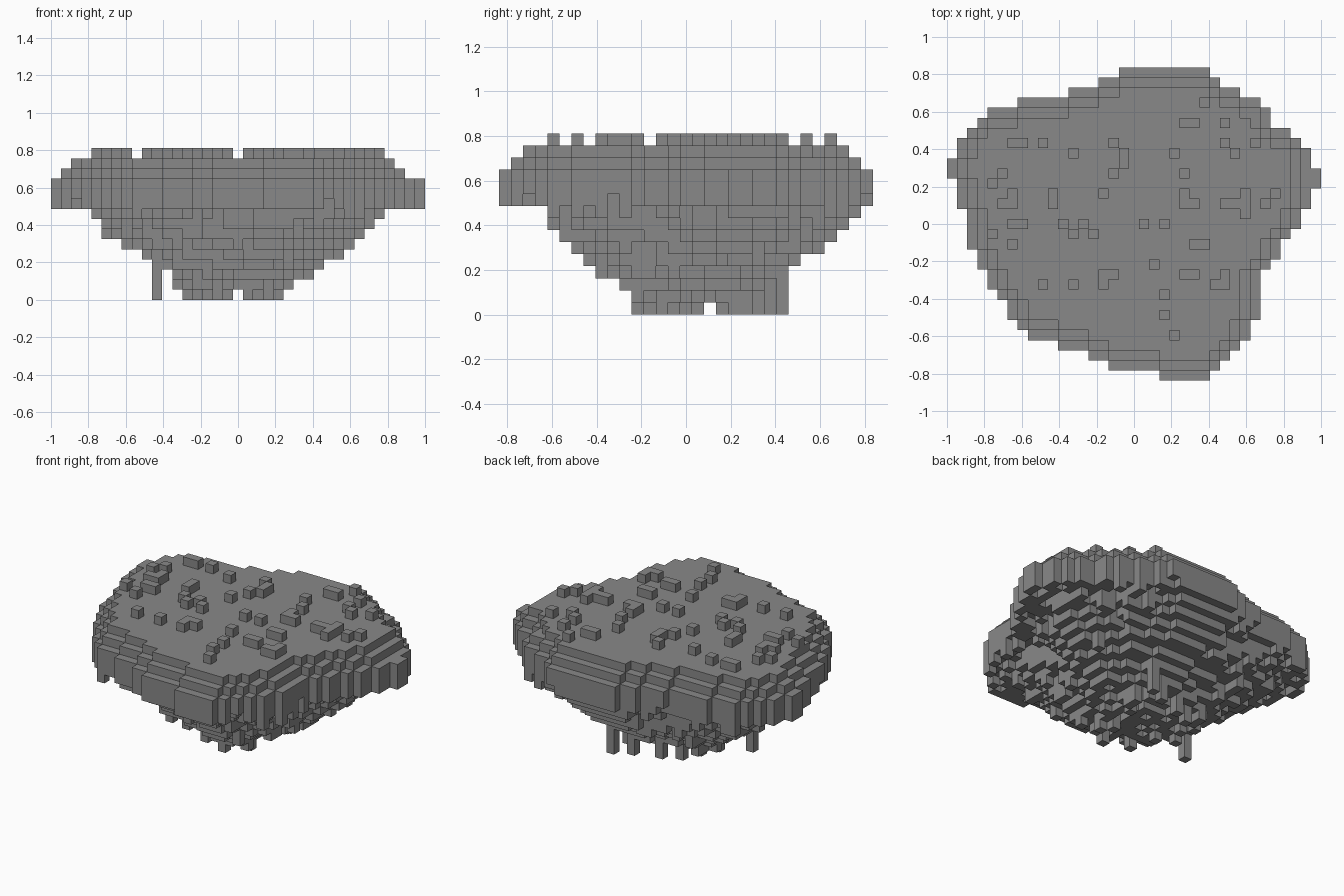
import bpy
import bmesh
import random
from mathutils import Vector

random.seed(7)
cube = bpy.data.objects.get("Cube")
if cube:
    bpy.data.objects.remove(cube, do_unlink=True)

COLS, ROWS = 37, 31
BLOCK = 2 / COLS

stone = bpy.data.materials.new("stone grey")
stone.use_nodes = True
stone.diffuse_color = (0.25, 0.25, 0.25, 1)
stone.node_tree.nodes["Principled BSDF"].inputs["Base Color"].default_value = (0.25, 0.25, 0.25, 1)

# Island outline: first and last column of every row, front to back
LEFT = [21, 16, 14, 11, 8, 7, 6, 6, 5, 4, 4, 3, 3, 2, 2, 2,
        2, 1, 1, 1, 0, 0, 1, 1, 2, 3, 4, 7, 12, 15, 17]
RIGHT = [26, 27, 28, 29, 30, 30, 31, 31, 31, 31, 31, 32, 33, 33, 34, 35,
         35, 36, 36, 37, 37, 36, 36, 35, 34, 32, 32, 31, 29, 27, 26]
outline = {(c, r) for r in range(ROWS) for c in range(LEFT[r], RIGHT[r])}

# Column and row bounds of each tapering layer, lowest first
TAPER = [(12, 24, 11, 21), (12, 26, 10, 23), (10, 27, 8, 24), (9, 29, 7, 25),
         (7, 30, 6, 27), (5, 31, 5, 28), (5, 32, 4, 29), (4, 33, 4, 30)]

# Loose blocks lying on top: row -> columns
LOOSE = {27: [25], 25: [23, 24, 27], 23: [6, 7, 9, 16, 27, 30], 22: [12, 17, 22, 28],
         21: [17], 20: [5, 16, 23], 19: [4], 18: [6, 10, 15, 23, 29, 32],
         17: [5, 6, 10, 23, 24, 27, 28, 29, 31], 16: [29],
         15: [6, 7, 11, 13, 19, 21], 14: [4, 12, 14], 13: [6, 24, 25],
         11: [20], 10: [15, 16, 23, 24, 27], 9: [9, 12, 15, 26, 27],
         8: [21], 6: [21], 4: [22]}

# Hanging roots that reach the ground
ROOTS = [(22, 23), (20, 22), (17, 21), (15, 20), (14, 18), (22, 20), (22, 19),
         (21, 18), (13, 16), (15, 15), (10, 14), (20, 14), (21, 13), (16, 12),
         (19, 11)]


def neighbours(cell):
    c, r = cell
    return [(c + 1, r), (c - 1, r), (c, r + 1), (c, r - 1)]


def shrink(mask):
    """Drop the cells on the border of a layer."""
    return {cell for cell in mask if all(n in mask for n in neighbours(cell))}


def scatter(mask, chance):
    """Pick some cells of a layer at random."""
    return {cell for cell in sorted(mask) if random.random() < chance}


def squeeze(c0, c1, r0, r1):
    """Fit the island outline into smaller bounds."""
    cells = set()
    for r in range(r0, r1):
        for c in range(c0, c1):
            u = int((c + 0.5 - c0) / (c1 - c0) * COLS)
            v = int((r + 0.5 - r0) / (r1 - r0) * ROWS)
            if (u, v) in outline:
                cells.add((c, r))
    return cells


def at(mask, layer):
    return {(c, r, layer) for c, r in mask}


# Plateau: thick rim with a hanging lip and two stepped layers above
core = squeeze(*TAPER[-1])
lip = outline - shrink(outline)
hollow = scatter(shrink(outline) - core, 0.35)
lower_step = {(c, r) for c, r in shrink(outline) if c < 35}
upper_step = shrink(lower_step)
plateau = at(outline - hollow - scatter(lip, 0.12), 9)
plateau |= at(outline, 10) | at(outline, 11)
plateau |= at(lower_step, 12) | at(upper_step, 13)

# Underside: stepped taper with small drips below each ledge, thinner at the base
underside = set()
above = outline - hollow
for layer in range(8, 0, -1):
    c0, c1, r0, r1 = TAPER[layer - 1]
    mask = squeeze(c0, c1, r0, r1) & above
    if layer < 3:
        mask = scatter(mask, 0.4 + 0.2 * layer)
    ledge = {(c, r) for c, r in above - mask if c0 <= c < c1 and r0 <= r < r1}
    underside |= at(mask, layer) | at(scatter(ledge, 0.2), layer)
    above = mask

loose = {(c, r, 14) for r, columns in LOOSE.items() for c in columns}
roots = {(c, r, layer) for c, r in ROOTS for layer in range(5)} - underside
solid = plateau | underside | loose | roots


def build(name, cells):
    """Make one object from the outer faces of its blocks."""
    bm = bmesh.new()
    for cell in sorted(cells):
        middle = Vector(cell) + Vector((0.5, 0.5, 0.5))
        for axis in range(3):
            for sign in (-1, 1):
                normal = Vector((0, 0, 0))
                normal[axis] = sign
                if tuple(int(a + b) for a, b in zip(cell, normal)) in solid:
                    continue
                side = Vector((0, 0, 0))
                side[(axis + 1) % 3] = 1
                up = normal.cross(side)
                corners = [-side - up, side - up, side + up, up - side]
                points = [middle + (normal + k) / 2 for k in corners]
                bm.faces.new([bm.verts.new(
                    ((p.x - COLS / 2) * BLOCK, (p.y - ROWS / 2) * BLOCK, p.z * BLOCK))
                    for p in points])
    bmesh.ops.remove_doubles(bm, verts=bm.verts, dist=BLOCK / 100)
    mesh = bpy.data.meshes.new(name)
    bm.to_mesh(mesh)
    bm.free()
    mesh.materials.append(stone)
    bpy.context.collection.objects.link(bpy.data.objects.new(name, mesh))


build("plateau", plateau)
build("underside", underside)
build("loose_blocks", loose)
build("hanging_roots", roots)
